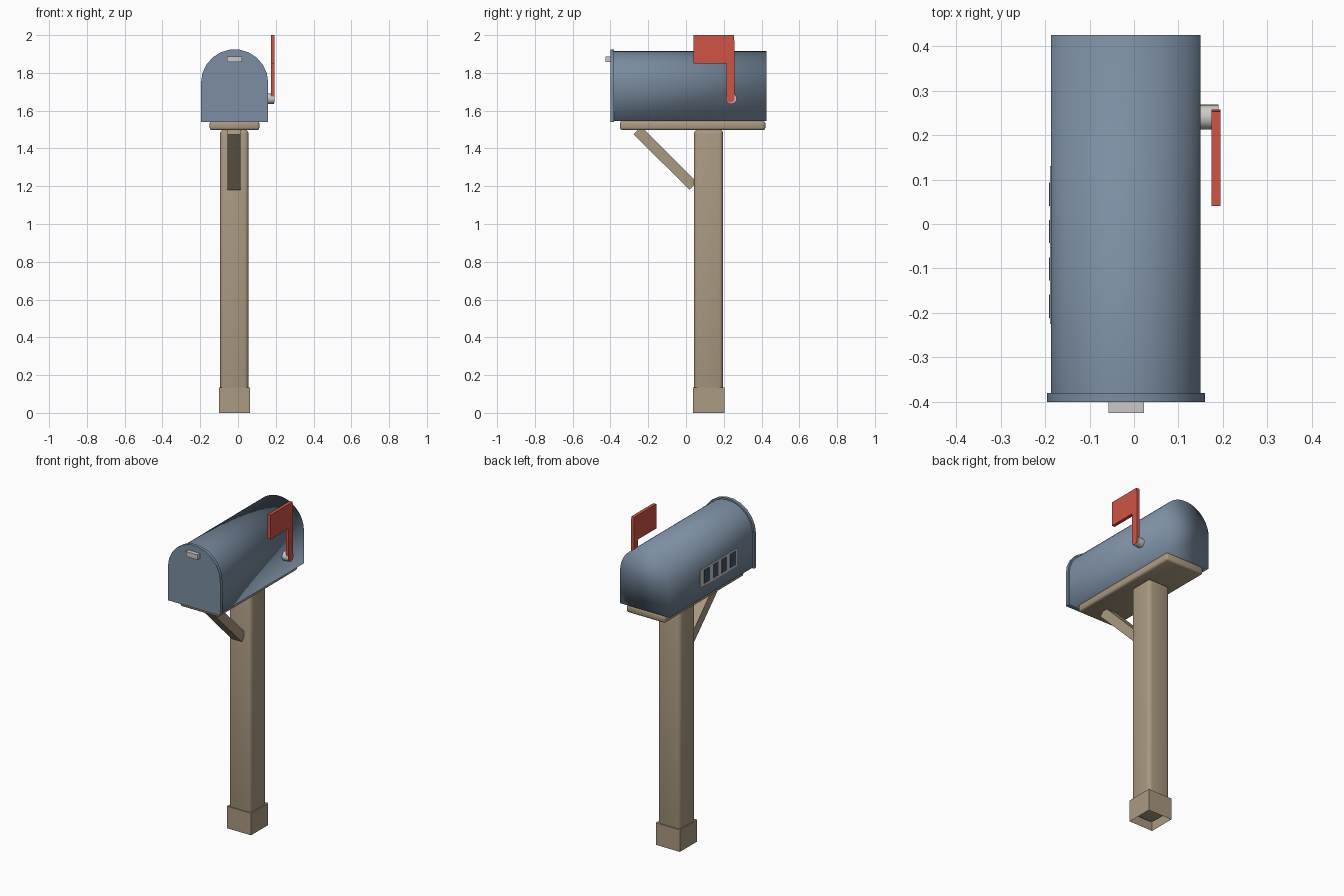
import bpy, bmesh, math
from mathutils import Matrix, Vector

if "Cube" in bpy.data.objects:
    bpy.data.objects.remove(bpy.data.objects["Cube"])


def material(name, rgb):
    m = bpy.data.materials.new(name)
    m.diffuse_color = (*rgb, 1)
    m.use_nodes = True
    m.node_tree.nodes["Principled BSDF"].inputs["Base Color"].default_value = m.diffuse_color
    return m


BLUE = material("slate blue", (0.2, 0.27, 0.36))
WOOD = material("weathered wood", (0.40, 0.32, 0.22))
RED = material("flag red", (0.62, 0.09, 0.06))
GREY = material("light grey", (0.60, 0.59, 0.57))
DARK = material("dark slate", (0.06, 0.085, 0.13))

CX = -0.018       # centre of the mailbox
SPRING = 1.747    # height where the arch begins


def finish(bm, name, mat, smooth=None):
    bmesh.ops.recalc_face_normals(bm, faces=bm.faces)
    me = bpy.data.meshes.new(name)
    bm.to_mesh(me)
    bm.free()
    me.materials.append(mat)
    ob = bpy.data.objects.new(name, me)
    bpy.context.collection.objects.link(ob)
    if smooth is not None:
        bpy.ops.object.select_all(action='DESELECT')
        ob.select_set(True)
        bpy.context.view_layer.objects.active = ob
        if smooth >= 180:
            bpy.ops.object.shade_smooth()
        else:
            bpy.ops.object.shade_smooth_by_angle(angle=math.radians(smooth))
    return ob


def box(name, mat, lo, hi, bevel=0, segments=2, smooth=None, open_bottom=False):
    lo, hi = Vector(lo), Vector(hi)
    bm = bmesh.new()
    bmesh.ops.create_cube(bm, size=1, matrix=Matrix.Translation((lo + hi) / 2)
                          @ Matrix.Diagonal((*(hi - lo), 1)))
    if open_bottom:
        bm.normal_update()
        low = [f for f in bm.faces if f.normal.z < -0.9]
        bmesh.ops.delete(bm, geom=low, context='FACES_ONLY')
    if bevel:
        bmesh.ops.bevel(bm, geom=bm.edges[:], offset=bevel, segments=segments,
                        profile=0.5, affect='EDGES')
    return finish(bm, name, mat, smooth)


def extrude_profile(name, mat, points, direction, smooth=None, front_cap=True):
    """Extrude a closed outline of 3D points along a direction."""
    bm = bmesh.new()
    a = [bm.verts.new(p) for p in points]
    b = [bm.verts.new(Vector(p) + Vector(direction)) for p in points]
    n = len(a)
    for i in range(n):
        bm.faces.new((a[i], a[(i + 1) % n], b[(i + 1) % n], b[i]))
    if front_cap:
        bm.faces.new(a)
    bm.faces.new(b)
    return finish(bm, name, mat, smooth)


def arch(radius, bottom, y, segments):
    pts = [(CX - radius, y, bottom), (CX + radius, y, bottom)]
    for i in range(segments + 1):
        t = math.pi * i / segments
        pts.append((CX + radius * math.cos(t), y, SPRING + radius * math.sin(t)))
    return pts


# Mailbox body (front hidden by the door) and door
extrude_profile("mailbox_body", BLUE, arch(0.168, 1.545, -0.385, 24),
                (0, 0.81, 0), smooth=180, front_cap=False)
extrude_profile("mailbox_door", BLUE, arch(0.178, 1.541, -0.40, 11),
                (0, 0.02, 0), smooth=35)
box("door_handle", GREY, (-0.057, -0.425, 1.857), (0.022, -0.40, 1.887))

# Number plate with four dark bars on the left side
side = CX - 0.168
box("number_plate", GREY, (side - 0.003, -0.225, 1.615), (side + 0.003, 0.13, 1.725))
for i in range(4):
    y = 0.067 - i * 0.084
    box(f"number_bar_{i + 1}", DARK, (side - 0.005, y - 0.026, 1.628),
        (side, y + 0.026, 1.712))

# Flag pivot, arm with rounded foot, and flag plate
bm = bmesh.new()
bmesh.ops.create_cone(bm, cap_ends=True, segments=16, radius1=0.028, radius2=0.028,
                      depth=0.05, matrix=Matrix.Translation((0.165, 0.24, 1.664))
                      @ Matrix.Rotation(math.pi / 2, 4, 'Y'))
finish(bm, "flag_pivot", GREY, 35)

r, yc = 0.021, 0.236
outline = [(0.174, yc + r * math.cos(t), 1.664 + r * math.sin(t))
           for t in [math.pi + math.pi * i / 8 for i in range(9)]]
outline += [(0.174, 0.257, 1.955), (0.174, 0.253, 2.0), (0.174, 0.04, 2.0),
            (0.174, 0.04, 1.85), (0.174, yc - r, 1.85)]
extrude_profile("signal_flag", RED, outline, (0.02, 0, 0))

# Wooden shelf, post, hollow foot
box("shelf_board", WOOD, (-0.15, -0.35, 1.497), (0.113, 0.42, 1.545), 0.012, 2, 180)
box("post", WOOD, (-0.095, 0.042, 0.04), (0.056, 0.197, 1.50), 0.022, 3, 180)
box("post_foot", WOOD, (-0.101, 0.037, 0), (0.063, 0.203, 0.135), open_bottom=True)

# Diagonal brace between post and shelf
extrude_profile("brace", WOOD,
                [(-0.055, -0.277, 1.475), (-0.055, 0.018, 1.181),
                 (-0.055, 0.058, 1.221), (-0.055, -0.237, 1.515)],
                (0.068, 0, 0))
